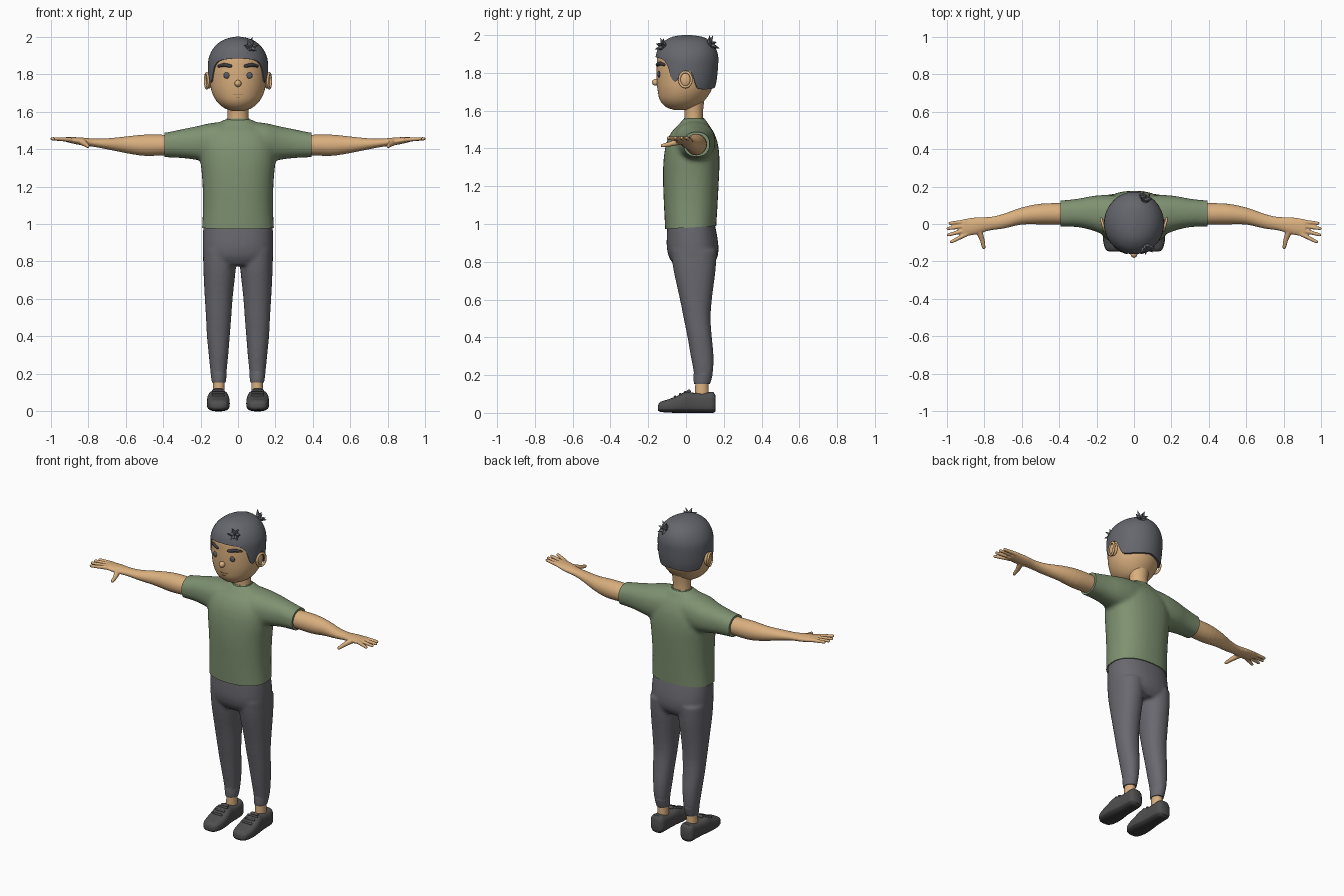
import bpy, bmesh, math, random
from mathutils import Vector, Matrix

if "Cube" in bpy.data.objects:
    bpy.data.objects.remove(bpy.data.objects["Cube"])
random.seed(4)

def material(name, *rgb):
    m = bpy.data.materials.new(name)
    m.use_nodes = True
    m.diffuse_color = (*rgb, 1)
    bsdf = next(n for n in m.node_tree.nodes if n.type == 'BSDF_PRINCIPLED')
    bsdf.inputs["Base Color"].default_value = (*rgb, 1)
    return m

SKIN = material("skin", .70, .43, .21)
SHIRT = material("green cloth", .21, .285, .165)
TROUSERS = material("grey cloth", .14, .14, .16)
HAIR = material("slate hair", .13, .135, .155)
SHOE = material("dark shoe", .08, .078, .078)
SOLE = material("black sole", .045, .045, .045)
BROW = material("dark brow", .045, .045, .052)
EYE = material("grey eye", .105, .11, .13)
LIP = material("brown lip", .30, .14, .07)

def section(secs, t):
    """Smoothly interpolate rows of (t, values...)."""
    i = max([k for k in range(len(secs) - 1) if secs[k][0] <= t] or [0])
    a, b = secs[i], secs[i + 1]
    h = b[0] - a[0]
    u = min(max((t - a[0]) / h, 0), 1)
    def slope(k, c):
        lo, hi = secs[max(k - 1, 0)], secs[min(k + 1, len(secs) - 1)]
        return (hi[c] - lo[c]) / (hi[0] - lo[0]) * h
    return [a[c] * (1 + 2 * u) * (1 - u) ** 2 + b[c] * u * u * (3 - 2 * u)
            + slope(i, c) * u * (1 - u) ** 2 + slope(i + 1, c) * u * u * (u - 1) for c in range(1, len(a))]

def bridge(bm, rows, open_start=False):
    """Skin rings of points and cap the ends."""
    rows = [[bm.verts.new(co) for co in row] for row in rows]
    if not open_start:
        bm.faces.new(rows[0][::-1])
    bm.faces.new(rows[-1])
    for r, q in zip(rows, rows[1:]):
        for i in range(len(r)):
            bm.faces.new((r[i - 1], r[i], q[i], q[i - 1]))

def loft(bm, axis, secs, n=32, steps=24, p=2, flip=1, low=None):
    """Rounded skin through (t, min, max, min, max) boxes along an axis."""
    rows = []
    for j in range(steps + 1):
        s, row = (1 - math.cos(math.pi * j / steps)) / 2, []
        for i in range(n):
            a = math.tau * i / n
            start = low(a) if low else secs[0][0]
            t = start + (secs[-1][0] - start) * s
            u0, u1, v0, v1 = section(secs, t)
            c, d = math.cos(a), math.sin(a)
            u = (u0 + u1) / 2 + (u1 - u0) / 2 * math.copysign(abs(c) ** (2 / p), c)
            v = (v0 + v1) / 2 + (v1 - v0) / 2 * math.copysign(abs(d) ** (2 / p), d)
            x, y, z = {'x': (t, u, v), 'y': (u, t, v), 'z': (u, v, t)}[axis]
            row.append((x * flip, y, z))
        rows.append(row)
    if low:  # open rim turned inward
        rows.insert(0, [(x * .92, y * .92, z) for x, y, z in rows[0]])
    bridge(bm, rows, open_start=bool(low))

def capsule(bm, p, q, r1, r2, n=12):
    """Round-ended bar."""
    p, q = Vector(p), Vector(q)
    turn, rows = (q - p).to_track_quat('Z', 'Y'), []
    for centre, r, angles in ((p, r1, (-80, -50, -25, 0)), (q, r2, (0, 25, 50, 80))):
        for e in map(math.radians, angles):
            rows.append([centre + turn @ Vector((math.cos(math.tau * i / n) * math.cos(e),
                         math.sin(math.tau * i / n) * math.cos(e), math.sin(e))) * r for i in range(n)])
    bridge(bm, rows)

def ball(bm, centre, size):
    bmesh.ops.create_uvsphere(bm, u_segments=20, v_segments=12, radius=1,
                              matrix=Matrix.Translation(centre) @ Matrix.Diagonal((*size, 1)))

def make(name, bm, *mats, voxel=0, smooth=0, cuts=(), rule=None, mirror=False, flat=False):
    """Turn a bmesh into an object, optionally fused into one skin and trimmed."""
    bmesh.ops.recalc_face_normals(bm, faces=bm.faces[:])
    mesh = bpy.data.meshes.new(name)
    bm.to_mesh(mesh)
    ob = bpy.data.objects.new(name, mesh)
    bpy.context.collection.objects.link(ob)
    if voxel:
        mod = ob.modifiers.new("fuse", 'REMESH')
        mod.mode, mod.voxel_size = 'VOXEL', voxel
        mod = ob.modifiers.new("relax", 'SMOOTH')
        mod.factor, mod.iterations = .5, smooth
        bpy.context.view_layer.update()
        mesh = bpy.data.meshes.new_from_object(ob.evaluated_get(bpy.context.evaluated_depsgraph_get()))
        ob.modifiers.clear()
        ob.data = mesh
        bm.clear()
        bm.from_mesh(mesh)
    for co, no in cuts:
        res = bmesh.ops.bisect_plane(bm, geom=bm.verts[:] + bm.edges[:] + bm.faces[:],
                                     plane_co=co, plane_no=no, clear_outer=True)
        rim = [e for e in res["geom_cut"] if isinstance(e, bmesh.types.BMEdge)]
        bmesh.ops.holes_fill(bm, edges=rim, sides=0)
    mesh.materials.clear()
    for m in mats:
        mesh.materials.append(m)
    for f in bm.faces:
        f.material_index = rule(f) if rule else 0
    bm.to_mesh(mesh)
    bm.free()
    if not flat:
        bpy.ops.object.select_all(action='DESELECT')
        ob.select_set(True)
        bpy.context.view_layer.objects.active = ob
        bpy.ops.object.shade_smooth_by_angle(angle=math.radians(45))
    if mirror:
        ob.modifiers.new("other side", 'MIRROR')

# Shirt: torso and sleeves fused, hems trimmed straight
bm = bmesh.new()
loft(bm, 'z', [(.93, -.195, .195, -.108, .157), (1.1, -.187, .187, -.117, .167), (1.25, -.192, .192, -.122, .175),
               (1.35, -.202, .202, -.118, .177), (1.43, -.2, .2, -.104, .168), (1.49, -.17, .17, -.075, .145),
               (1.53, -.115, .115, -.035, .118), (1.56, -.07, .07, -.012, .1)], p=2.3)
for side in (1, -1):
    loft(bm, 'x', [(.05, -.06, .15, 1.33, 1.548), (.15, -.06, .155, 1.33, 1.538), (.22, -.035, .15, 1.342, 1.522),
                   (.3, -.017, .135, 1.352, 1.506), (.39, -.014, .126, 1.356, 1.488),
                   (.44, -.014, .126, 1.356, 1.486)], p=2.3, flip=side)
make("shirt", bm, SHIRT, voxel=.011, smooth=8,
     cuts=[((0, 0, .98), (0, .06, -1)), ((.392, 0, 0), (1, 0, 0)), ((-.392, 0, 0), (-1, 0, 0))])
bm = bmesh.new()
loft(bm, 'z', [(1.53, -.068, .068, -.016, .102), (1.55, -.066, .066, -.014, .1),
               (1.562, -.06, .06, -.01, .095)], steps=8)
make("collar", bm, SHIRT)

# Trousers: hips and legs fused, with separate ankle cuffs
bm = bmesh.new()
loft(bm, 'z', [(.78, -.15, .15, -.06, .14), (.82, -.183, .183, -.088, .165), (.87, -.188, .188, -.101, .172),
               (.93, -.188, .188, -.102, .166), (1.02, -.183, .183, -.098, .148)], p=2.3)
for side in (1, -1):
    loft(bm, 'z', [(.17, .066, .14, .043, .132), (.22, .06, .148, .04, .143), (.3, .052, .156, .025, .146),
                   (.4, .044, .166, .008, .137), (.5, .036, .171, -.012, .13), (.6, .029, .177, -.032, .137),
                   (.76, .012, .185, -.067, .157), (.86, .005, .187, -.08, .163)], p=2.2, flip=side)
make("trousers", bm, TROUSERS, voxel=.01, smooth=5)
bm = bmesh.new()
loft(bm, 'z', [(.153, .067, .138, .044, .126), (.165, .064, .141, .041, .131),
               (.21, .061, .146, .041, .142), (.218, .064, .143, .044, .139)], steps=12)
make("trouser_cuffs", bm, TROUSERS, mirror=True)

# Arms and hands, fused then mirrored
bm = bmesh.new()
loft(bm, 'x', [(.36, -.002, .112, 1.368, 1.476), (.5, -.002, .108, 1.364, 1.477), (.6, -.003, .088, 1.379, 1.467),
               (.7, -.025, .053, 1.399, 1.457), (.77, -.034, .037, 1.412, 1.456),
               (.84, -.055, .036, 1.421, 1.462), (.915, -.068, .025, 1.437, 1.465)])
for y, tip_x, tip_y in ((-.055, .974, -.095), (-.033, .992, -.058), (-.009, .993, -.024), (.013, .982, .004)):
    capsule(bm, (.895, y, 1.45), (tip_x, tip_y, 1.455), .0125, .009)
capsule(bm, (.83, -.03, 1.438), (.81, -.085, 1.423), .019, .013)
capsule(bm, (.81, -.085, 1.423), (.802, -.125, 1.415), .013, .01)
make("arms", bm, SKIN, voxel=.0045, smooth=3, mirror=True)

# Neck and ankles
bm = bmesh.new()
loft(bm, 'z', [(1.5, -.058, .058, -.008, .092), (1.59, -.055, .055, -.008, .09), (1.68, -.065, .065, -.02, .1)])
make("neck", bm, SKIN)
bm = bmesh.new()
loft(bm, 'z', [(.07, .07, .135, .046, .122), (.17, .072, .132, .05, .118)], steps=4)
make("ankles", bm, SKIN, mirror=True)

# Head
HEAD = [(1.603, -.03, .03, -.06, .03), (1.617, -.07, .07, -.102, .06), (1.65, -.11, .11, -.135, .095),
        (1.7, -.138, .138, -.149, .13), (1.76, -.15, .15, -.155, .15), (1.84, -.152, .152, -.155, .158),
        (1.9, -.143, .143, -.147, .152), (1.95, -.1, .1, -.1, .11), (1.98, -.04, .04, -.05, .05)]
bm = bmesh.new()
loft(bm, 'z', HEAD, n=48, steps=36)
make("head", bm, SKIN)

def on_face(x, z, out=0):
    x1, y0, y1 = section(HEAD, z)[1:]
    return Vector((x, (y0 + y1) / 2 - (y1 - y0) / 2 * math.sqrt(1 - (x / x1) ** 2) - out, z))

# Hair cap whose lower edge follows the hairline, by degrees from the front
HAIRLINE = [(0, 1.885), (38, 1.872), (52, 1.84), (62, 1.77), (70, 1.755), (78, 1.785),
            (88, 1.81), (100, 1.8), (110, 1.735), (118, 1.716), (150, 1.715), (180, 1.725)]
bm = bmesh.new()
loft(bm, 'z', [(1.7, -.147, .147, -.155, .148), (1.76, -.157, .157, -.162, .162), (1.84, -.16, .16, -.163, .17),
               (1.89, -.155, .155, -.16, .17), (1.94, -.13, .13, -.141, .153), (1.975, -.092, .092, -.105, .12),
               (1.993, -.05, .05, -.065, .08), (2, -.012, .012, -.02, .03)], n=96,
     low=lambda a: section(HAIRLINE, math.degrees(math.acos(max(-1, min(1, -math.sin(a))))))[0])
make("hair", bm, HAIR)

# Spiky tufts at the front and the crown
for name, centre, normal in (("front_tuft", (.065, -.118, 1.94), (.3, -.8, .5)),
                             ("crown_tuft", (.055, .125, 1.948), (.25, .8, .5))):
    bm = bmesh.new()
    turn = Vector(normal).to_track_quat('Z', 'Y')
    for i in range(7):
        lean = random.uniform(1.1, 1.5) if i < 6 else 0
        length = random.uniform(.046, .056) if lean else .035
        way = (turn @ Vector((math.cos(math.tau * i / 6) * lean, math.sin(math.tau * i / 6) * lean, 1))).normalized()
        bmesh.ops.create_cone(bm, cap_ends=True, segments=4, radius1=.02, radius2=.001, depth=length,
                              matrix=Matrix.Translation(Vector(centre) + way * length / 2)
                              @ way.to_track_quat('Z', 'Y').to_matrix().to_4x4())
    make(name, bm, HAIR, flat=True)

# Face: nose, eyes, eyebrows, mouth
for name, mat, spot, size in (("nose", SKIN, on_face(0, 1.75, .006), (.018, .02, .018)),
                              ("eyes", EYE, on_face(.06, 1.793), (.017, .008, .017))):
    bm = bmesh.new()
    ball(bm, spot, size)
    make(name, bm, mat, mirror=name == "eyes")
bm = bmesh.new()
capsule(bm, on_face(.04, 1.843, .002), on_face(.075, 1.85, .002), .009, .01)
capsule(bm, on_face(.075, 1.85, .002), on_face(.103, 1.843, .002), .01, .007)
make("eyebrows", bm, BROW, mirror=True)
bm = bmesh.new()
for half, z in ((.024, 1.69), (.009, 1.674)):
    capsule(bm, on_face(0, z), on_face(half, z), .0025, .002)
make("mouth", bm, LIP, mirror=True)

# Ears: a shell with a raised rim
bm = bmesh.new()
ball(bm, (.153, -.003, 1.765), (.016, .033, .042))
turns = [math.tau * i / 16 for i in range(17)]
rim = [(.167 - .008 * math.cos(t), -.003 - .032 * math.cos(t), 1.765 + .04 * math.sin(t)) for t in turns]
for p, q in zip(rim, rim[1:]):
    capsule(bm, p, q, .007, .007)
make("ears", bm, SKIN, mirror=True)

# Shoes with a darker sole, and laces
bm = bmesh.new()
loft(bm, 'y', [(-.148, .08, .13, .012, .04), (-.14, .062, .148, .006, .056), (-.1, .047, .163, .002, .07),
               (-.05, .044, .166, 0, .088), (0, .049, .163, 0, .112), (.04, .054, .156, 0, .106),
               (.1, .056, .152, 0, .106), (.145, .062, .148, 0, .11), (.157, .076, .134, .01, .09)], p=3)
bmesh.ops.bisect_plane(bm, geom=bm.verts[:] + bm.edges[:] + bm.faces[:], plane_co=(0, 0, .02), plane_no=(0, 0, 1))
make("shoes", bm, SHOE, SOLE, mirror=True, rule=lambda f: int(f.calc_center_median().z < .02))
bm = bmesh.new()
for y, z in ((-.058, .085), (-.03, .098), (-.003, .11)):
    capsule(bm, (.078, y, z), (.132, y, z), .007, .007)
capsule(bm, (.09, .015, .113), (.12, .015, .113), .011, .011)
make("laces", bm, SHOE, mirror=True)
